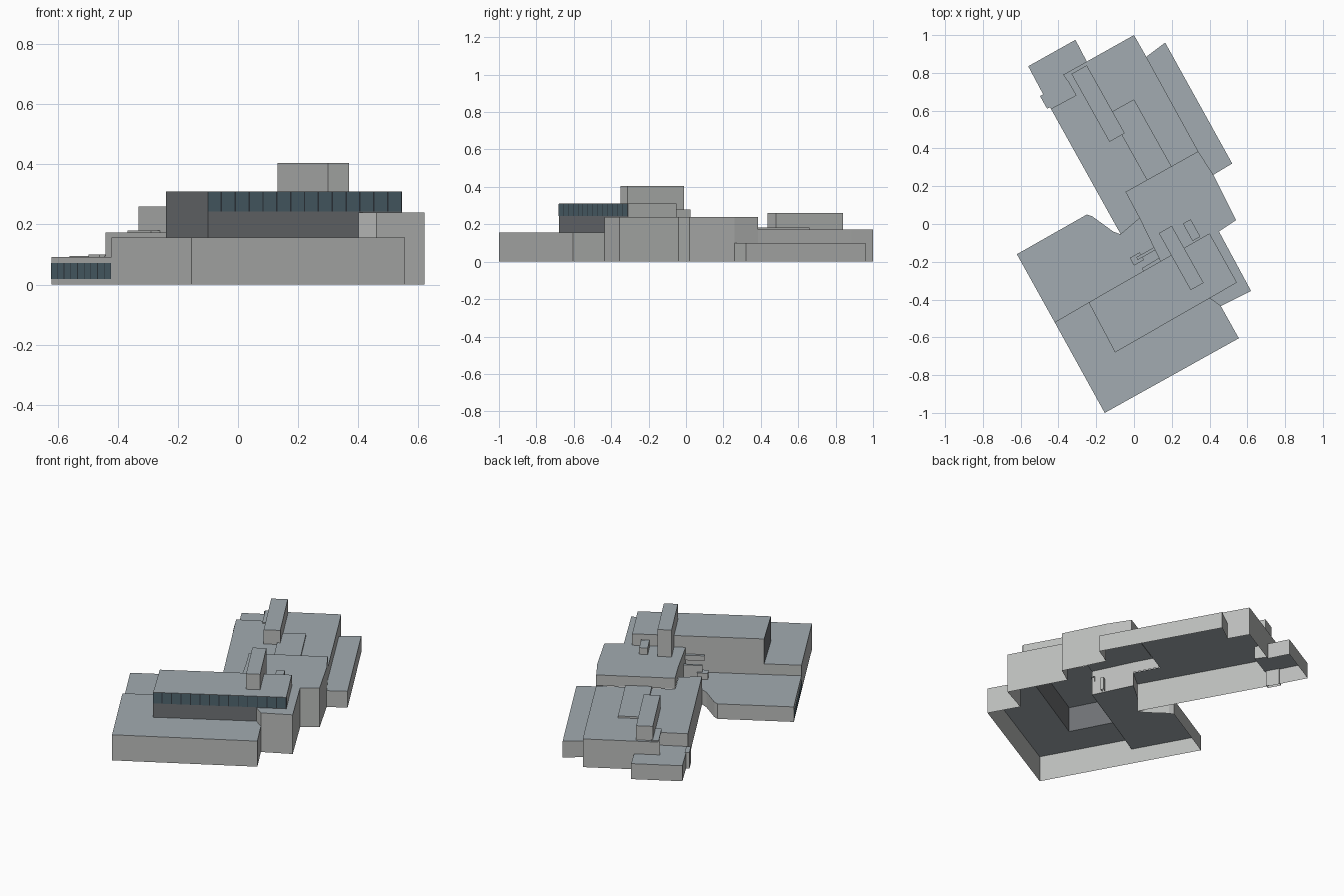
import bpy
import math
from mathutils import Vector

if "Cube" in bpy.data.objects:
    bpy.data.objects.remove(bpy.data.objects["Cube"])

ANG = math.radians(29.2)
U = Vector((math.cos(ANG), math.sin(ANG)))     # long axis of the front wing
V = Vector((-math.sin(ANG), math.cos(ANG)))


def mat(name, r, g, b):
    m = bpy.data.materials.new(name)
    m.diffuse_color = (r, g, b, 1)
    m.use_nodes = True
    m.node_tree.nodes["Principled BSDF"].inputs["Base Color"].default_value = m.diffuse_color
    return m


WALL = mat("wall_grey", .50, .51, .50)
ROOF = mat("roof_slate", .36, .41, .44)
DARK = mat("dark_cladding", .16, .17, .18)
GLASS = mat("glass", .08, .13, .16)
FRAME = mat("frame", .03, .04, .05)


def add_mesh(name, verts, faces, mats, idx):
    me = bpy.data.meshes.new(name)
    me.from_pydata(verts, [], faces)
    for m in mats:
        me.materials.append(m)
    for p, i in zip(me.polygons, idx):
        p.material_index = i
    ob = bpy.data.objects.new(name, me)
    bpy.context.collection.objects.link(ob)
    return ob


def volume(name, z, corners):
    """Open-bottomed block; each corner is (x, y, base of the wall to the next
    corner or None, optional wall material index)."""
    n = len(corners)
    verts = [(c[0], c[1], z) for c in corners]
    faces, idx = [tuple(range(n))], [1]
    for i, c in enumerate(corners):
        if c[2] is None:
            continue
        d = corners[(i + 1) % n]
        k = len(verts)
        verts += [(c[0], c[1], c[2]), (d[0], d[1], c[2])]
        faces.append((k, k + 1, (i + 1) % n, i))
        idx.append(c[3] if len(c) > 3 else 0)
    return add_mesh(name, verts, faces, [WALL, ROOF, DARK], idx)


def box(name, a, b, z0, z1):
    """Block aligned to the building axes between two opposite plan corners."""
    a, b = Vector(a), Vector(b)
    du, dv = U * (b - a).dot(U), V * (b - a).dot(V)
    pts = [a, a + du, b, a + dv]
    if du.dot(U) * dv.dot(V) < 0:
        pts.reverse()
    return volume(name, z1, [(p.x, p.y, z0) for p in pts])


def window_band(name, a, b, z0, z1, n):
    """Row of panes just proud of the wall from a to b, with dark mullions."""
    a, b = Vector(a), Vector(b)
    d = (b - a).normalized()
    out = Vector((d.y, -d.x)) * .002
    verts, faces, idx = [], [], []
    for i in range(n):
        for t0, t1, m in ((0, .9, 0), (.9, 1, 1)):
            p = a.lerp(b, (i + t0) / n) + out
            q = a.lerp(b, (i + t1) / n) + out
            k = len(verts)
            verts += [(p.x, p.y, z0), (q.x, q.y, z0), (q.x, q.y, z1), (p.x, p.y, z1)]
            faces.append((k, k + 1, k + 2, k + 3))
            idx.append(m)
    return add_mesh(name, verts, faces, [GLASS, FRAME], idx)


# Front terrace wrapping round the raised hall
volume("front_terrace", .157, [
    (-.42, -.52, 0), (-.155, -1, 0), (.555, -.605, 0), (.46, -.435, None),
    (.40, -.393, None), (-.10, -.68, None), (-.24, -.415, .09)])

# Raised hall with dark cladding
volume("raised_hall", .31, [
    (-.10, -.68, .157, 2), (.40, -.393, .24, 2), (.545, -.31, .24),
    (.40, -.05, .24), (.14, -.197, .09), (-.24, -.415, .157, 2)])
window_band("hall_windows", (-.10, -.68), (.545, -.31), .243, .308, 14)

# Low left wing with a glazed side
volume("left_wing", .092, [
    (-.62, -.16, 0), (-.42, -.52, None), (.14, -.197, None), (.03, .03, None),
    (-.07, -.055, 0), (-.11, -.04, 0), (-.22, .04, 0), (-.25, .05, 0)])
window_band("left_wing_windows", (-.62, -.16), (-.42, -.52), .018, .072, 9)

# Middle block linking front and rear
volume("middle_block", .24, [
    (.34, .385, .175), (-.045, .17, .175), (.03, .03, .09), (.14, -.197, None),
    (.40, -.05, None), (.545, -.31, None), (.40, -.393, .157), (.46, -.435, 0),
    (.62, -.355, 0), (.45, -.04, 0), (.54, .02, 0), (.42, .26, .10)])

# Rear wing and the lower volumes on its flanks
volume("rear_wing", .173, [
    (.34, .385, .10), (.065, .885, 0), (0, 1, 0), (-.25, .86, .095),
    (-.375, .79, .095), (-.30, .685, .095), (-.44, .61, 0), (-.07, -.055, .09),
    (.03, .03, None), (-.045, .17, None)])
volume("rear_right_annex", .10, [
    (.42, .26, 0), (.52, .32, 0), (.165, .96, 0), (.065, .885, None),
    (.34, .385, None)])
volume("rear_left_annex", .095, [
    (-.31, .975, 0), (-.56, .835, 0), (-.44, .61, None), (-.30, .685, None),
    (-.375, .79, None), (-.25, .86, 0)])

# Rooftop plant rooms and raised roof panels
box("hall_tower", (.30, -.35), (.20, -.01), .24, .405)
box("small_roof_box", (.31, -.09), (.30, .025), .24, .28)
box("rear_roof_box", (-.13, .435), (-.25, .84), .173, .26)
box("rear_roof_panel", (.07, .23), (.0, .66), .173, .184)
box("rear_corner_panel", (-.29, .65), (-.33, .81), .173, .18)

# Porch and steps in the inner corner, and a porch on the rear left wall
box("inner_porch", (.02, -.19), (.13, -.11), .092, .17)
box("inner_porch_step", (0, -.22), (.03, -.15), .092, .13)
volume("entrance_canopy", .20, [
    (.04, -.235, None), (.06, -.262, None), (.145, -.20, None), (.14, -.175, .17)])
box("rear_left_porch", (-.46, .61), (-.475, .69), 0, .10)
